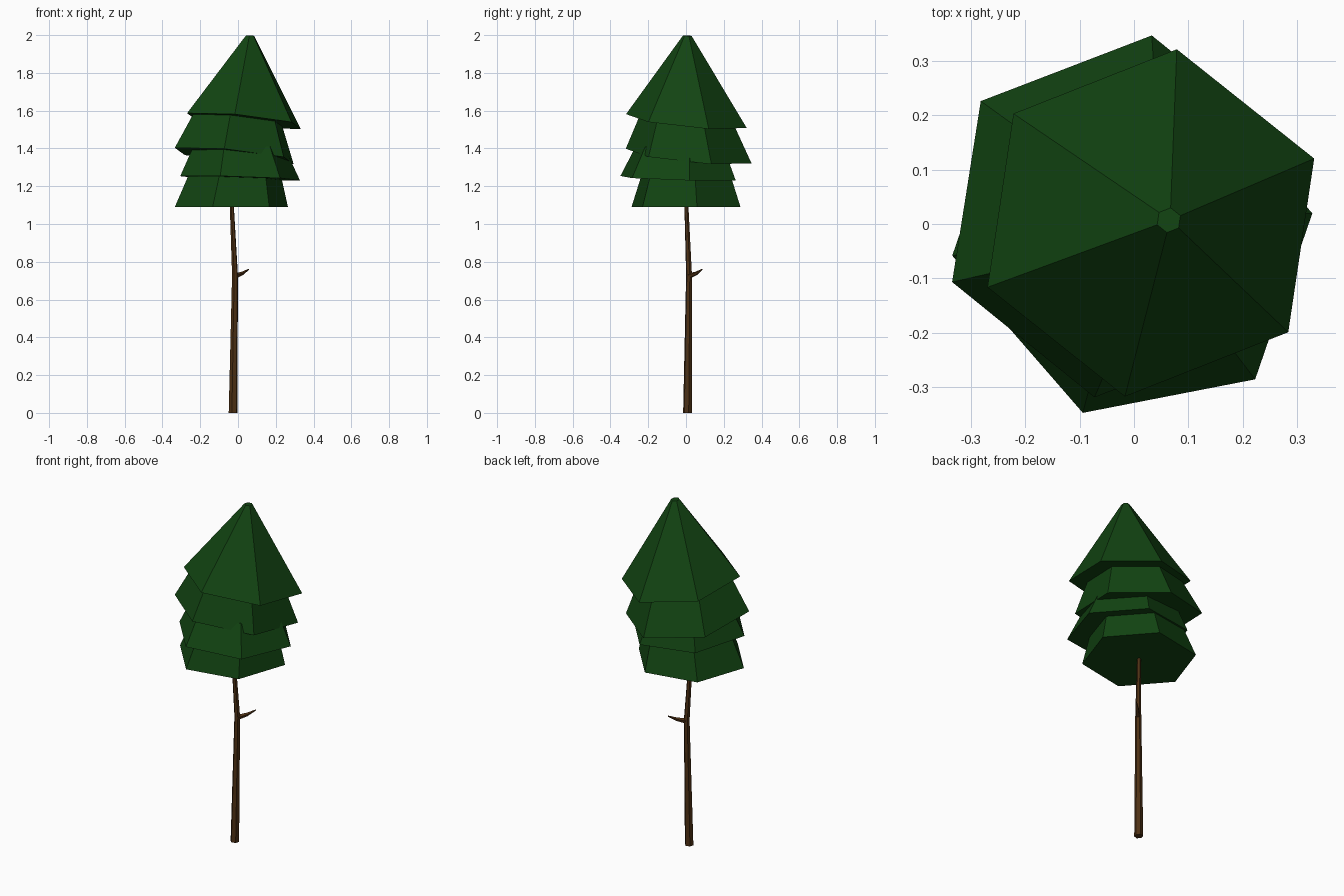
import bpy, bmesh, math
from mathutils import Vector

if "Cube" in bpy.data.objects:
    bpy.data.objects.remove(bpy.data.objects["Cube"])


def material(name, rgb):
    m = bpy.data.materials.new(name)
    m.diffuse_color = (*rgb, 1)
    m.use_nodes = True
    m.node_tree.nodes["Principled BSDF"].inputs["Base Color"].default_value = m.diffuse_color
    return m


GREEN = material("pine green", (0.006, 0.058, 0.006))
BROWN = material("bark brown", (0.075, 0.030, 0.007))


def ring(centre, radius, start, sides=6, tilt=(0, 0)):
    """Horizontal polygon ring, sheared in z by the tilt slopes."""
    points = []
    for i in range(sides):
        a = math.radians(start) + math.tau * i / sides
        dx, dy = radius * math.cos(a), radius * math.sin(a)
        points.append(Vector(centre) + Vector((dx, dy, dx * tilt[0] + dy * tilt[1])))
    return points


def loft(name, rings, mat):
    """Skin a list of rings and cap both ends."""
    bm = bmesh.new()
    loops = [[bm.verts.new(p) for p in r] for r in rings]
    n = len(loops[0])
    for low, high in zip(loops, loops[1:]):
        for i in range(n):
            j = (i + 1) % n
            bm.faces.new((low[i], low[j], high[j], high[i]))
    bm.faces.new(loops[0][::-1])
    bm.faces.new(loops[-1])
    bmesh.ops.recalc_face_normals(bm, faces=bm.faces)
    mesh = bpy.data.meshes.new(name)
    bm.to_mesh(mesh)
    bm.free()
    mesh.materials.append(mat)
    obj = bpy.data.objects.new(name, mesh)
    bpy.context.collection.objects.link(obj)


# Foliage tiers: bottom centre, radius, top centre, radius, start angle, bottom tilt, top tilt
tiers = [
    ("foliage_bottom", (-0.035, 0, 1.09), 0.305, (-0.012, 0, 1.31), 0.232, 11, 0, 0),
    ("foliage_lower", (0.011, -0.042, 1.242), 0.323, (0.008, -0.03, 1.41), 0.245, 11, -0.03, -0.03),
    ("foliage_upper", (-0.02, 0.014, 1.36), 0.337, (0.004, 0.004, 1.60), 0.23, 21, -0.1, -0.1),
    ("foliage_top", (0.031, 0.002, 1.545), 0.323, (0.064, 0.007, 1.997), 0.023, 21.5, -0.1, -0.05),
]
for name, base, r0, top, r1, start, t0, t1 in tiers:
    loft(name, [ring(base, r0, start, tilt=(t0, t0)),
                ring(top, r1, start, tilt=(t1, t1))], GREEN)

# Slightly bent trunk
loft("trunk", [ring((-0.026, 0.008, 0), 0.024, 15),
               ring((-0.016, 0.016, 0.73), 0.016, 15),
               ring((-0.033, 0.002, 1.10), 0.011, 15),
               ring((-0.037, -0.002, 1.20), 0.009, 15)], BROWN)


def branch_ring(centre, radius, direction, sides=5):
    """Polygon ring facing along the branch direction."""
    d = Vector(direction).normalized()
    u = d.cross(Vector((0, 0, 1))).normalized()
    v = u.cross(d)
    return [Vector(centre) + radius * (u * math.cos(a) + v * math.sin(a))
            for a in (math.tau * i / sides + math.pi / 2 for i in range(sides))]


# Short broken branch stub, curving upward
loft("branch_stub", [branch_ring((-0.016, 0.016, 0.724), 0.015, (1, 1, 0.2)),
                     branch_ring((0.022, 0.053, 0.738), 0.010, (1, 1, 0.4)),
                     branch_ring((0.056, 0.086, 0.760), 0.003, (1, 1, 0.7))], BROWN)
